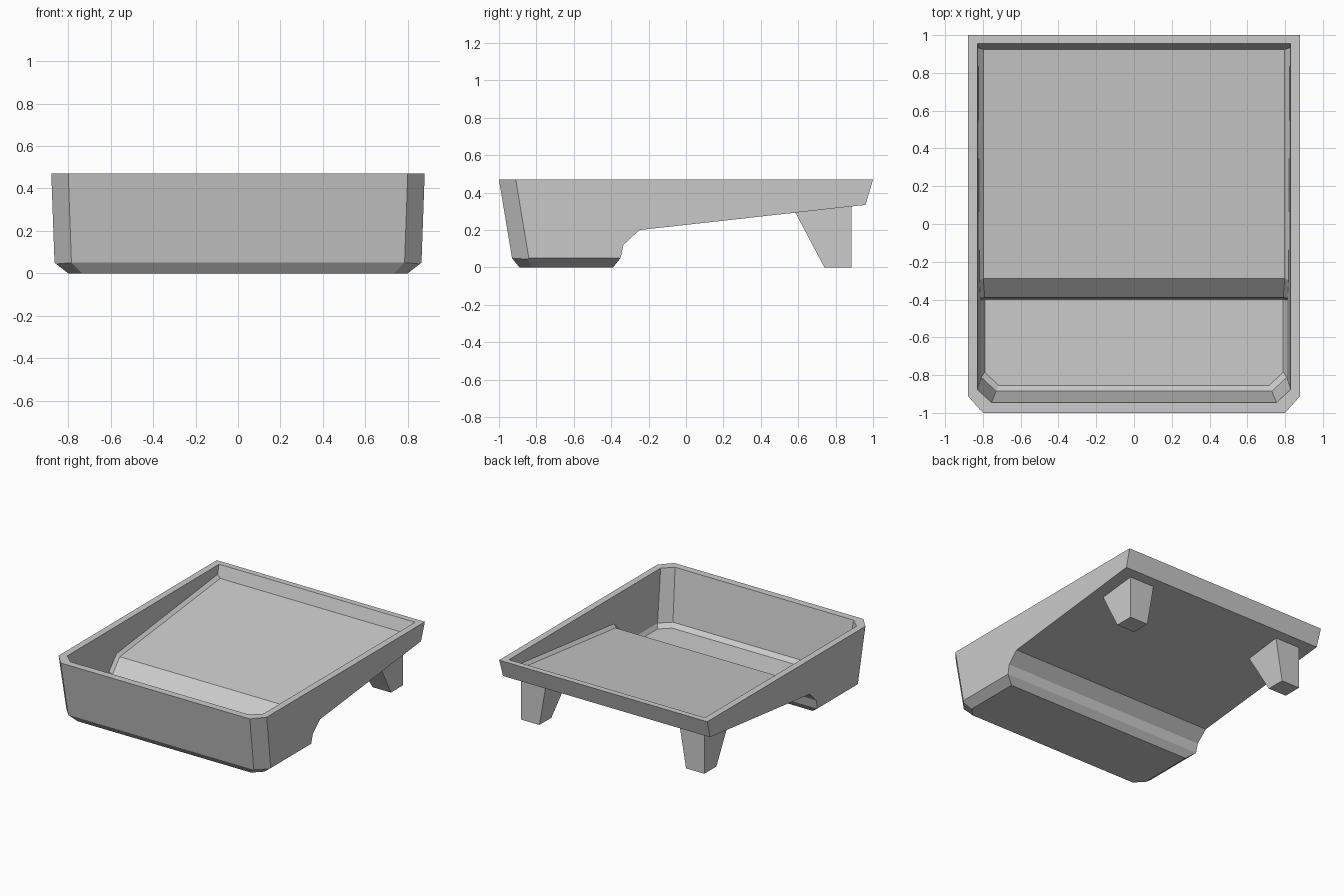
import bpy, bmesh
from mathutils import Vector

if "Cube" in bpy.data.objects:
    bpy.data.objects.remove(bpy.data.objects["Cube"])


def make_object(name, bm):
    bmesh.ops.recalc_face_normals(bm, faces=bm.faces)
    me = bpy.data.meshes.new(name)
    bm.to_mesh(me)
    bm.free()
    ob = bpy.data.objects.new(name, me)
    bpy.context.collection.objects.link(ob)
    return ob


def profile_solid(floor, wall):
    """Closed solid: floor strip across x, flat side walls, chamfer strip between them.
    Both lists hold (y, z, half_width) and match point for point."""
    bm = bmesh.new()
    cache = {}

    def vert(p, s):
        key = (round(p[2] * s, 5), round(p[0], 5), round(p[1], 5))
        if key not in cache:
            cache[key] = bm.verts.new(key)
        return cache[key]

    def face(vs):
        vs = list(dict.fromkeys(vs))
        if len(vs) > 2:
            bm.faces.new(vs)

    n = len(floor)
    for i in range(n):
        j = (i + 1) % n
        face([vert(floor[i], -1), vert(floor[i], 1), vert(floor[j], 1), vert(floor[j], -1)])
        for s in (-1, 1):
            face([vert(floor[i], s), vert(floor[j], s), vert(wall[j], s), vert(wall[i], s)])
    for s in (-1, 1):
        face([vert(p, s) for p in wall])
    bmesh.ops.recalc_face_normals(bm, faces=bm.faces)
    return bm


def cut_corners(bm, a, b, c):
    """Slice both front corners along the plane through a, b, c and cap the cut."""
    for s in (-1, 1):
        p, q, r = (Vector((v[0] * s, v[1], v[2])) for v in (a, b, c))
        no = (q - p).cross(r - p)
        if no.dot(Vector((0, 0, 0.3)) - p) > 0:
            no.negate()
        bmesh.ops.bisect_plane(bm, geom=bm.verts[:] + bm.edges[:] + bm.faces[:], dist=1e-5,
                               plane_co=p, plane_no=no, clear_outer=True)
        bmesh.ops.holes_fill(bm, edges=[e for e in bm.edges if e.is_boundary], sides=0)
        bmesh.ops.recalc_face_normals(bm, faces=bm.faces)


# Outer tray body: well at the front, ramp to the back
def outer_w(z):
    return 0.863 + 0.036 * z


pts = [(-1, .47), (-.93, .05), (-.89, 0), (-.39, 0), (-.35, .05), (-.335, .12),
       (-.25, .2), (.96, .335), (1, .47)]
floor = [(y, z, outer_w(z) if z > 0 else 0.80) for y, z in pts]
wall = floor[:]
wall[2], wall[3] = floor[1], floor[4]
bm = profile_solid(floor, wall)
cut_corners(bm, (.80, -1, .47), (.88, -.91, .47), (.785, -.93, .05))
cut_corners(bm, (.785, -.93, .05), (.865, -.85, .05), (.735, -.89, 0))
tray = make_object("tray", bm)


# Hollow of the tray, extended above the rim
def inner_w(z):
    return 0.805 + 0.05 * z


floor_pts = [(-.961, .57), (-.885, .08), (-.855, .05), (-.40, .05), (-.388, .15),
             (-.288, .246), (.925, .381), (.988, .57)]
wall_pts = [(-.961, .57), (-.885, .08), (-.885, .08), (-.402, .08), (-.395, .17),
            (-.297, .268), (.932, .402), (.988, .57)]
wall = [(y, z, inner_w(z)) for y, z in wall_pts]
floor = [(y, z, .79 if z < .2 else .798) for y, z in floor_pts]
for i in (0, 1, 7):
    floor[i] = wall[i]
bm = profile_solid(floor, wall)
cut_corners(bm, (.755, -.945, .47), (.825, -.88, .47), (.73, -.885, .08))
cut_corners(bm, (.73, -.885, .08), (.81, -.81, .08), (.715, -.855, .05))
hollow = make_object("hollow_cutter", bm)

mod = tray.modifiers.new("hollow", 'BOOLEAN')
mod.operation = 'DIFFERENCE'
mod.solver = 'EXACT'
mod.object = hollow
bpy.context.view_layer.objects.active = tray
bpy.ops.object.modifier_apply(modifier=mod.name)
bpy.data.objects.remove(hollow)

# Two tapered rear legs, tops sunk into the ramp
for side, s in (("left", -1), ("right", 1)):
    bm = bmesh.new()
    foot = [(.62, .74, 0), (.775, .74, 0), (.775, .885, 0), (.62, .885, 0)]
    top = [(.565, .575, .312), (.775, .575, .312), (.775, .885, .345), (.56, .885, .345)]
    lo, hi = ([bm.verts.new((x * s, y, z)) for x, y, z in ring] for ring in (foot, top))
    bm.faces.new(lo)
    bm.faces.new(hi)
    for i in range(4):
        j = (i + 1) % 4
        bm.faces.new([lo[i], lo[j], hi[j], hi[i]])
    make_object(side + "_rear_leg", bm)
